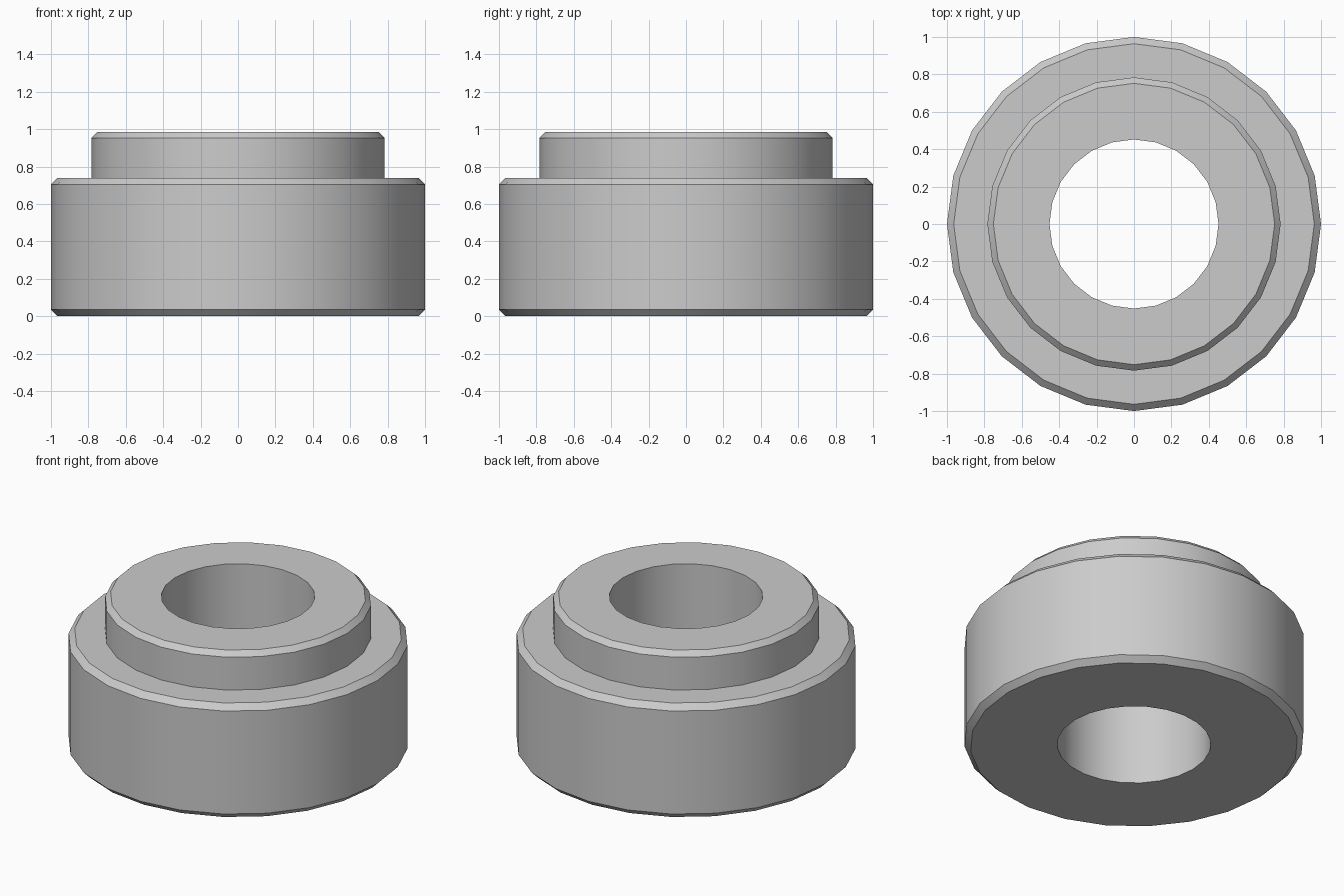
import bpy
import bmesh
from math import radians, tau
from mathutils import Matrix, Vector

SIDES = 24

if "Cube" in bpy.data.objects:
    bpy.data.objects.remove(bpy.data.objects["Cube"], do_unlink=True)

# Plain grey material
grey = bpy.data.materials.new("plain_grey")
grey.use_nodes = True
colour = (0.6, 0.6, 0.6, 1)
grey.diffuse_color = colour
grey.node_tree.nodes["Principled BSDF"].inputs["Base Color"].default_value = colour


def lathe(name, profile):
    """Turn a closed (radius, height) profile around the z axis."""
    bm = bmesh.new()
    rings = []
    for i in range(SIDES):
        turn = Matrix.Rotation(tau * i / SIDES, 3, "Z")
        rings.append([bm.verts.new(turn @ Vector((r, 0, z))) for r, z in profile])
    n = len(profile)
    for i, ring in enumerate(rings):
        after = rings[(i + 1) % SIDES]
        for j in range(n):
            k = (j + 1) % n
            bm.faces.new((ring[j], after[j], after[k], ring[k]))
    bmesh.ops.recalc_face_normals(bm, faces=bm.faces)
    mesh = bpy.data.meshes.new(name)
    bm.to_mesh(mesh)
    bm.free()
    mesh.materials.append(grey)
    obj = bpy.data.objects.new(name, mesh)
    bpy.context.collection.objects.link(obj)
    bpy.ops.object.select_all(action="DESELECT")
    obj.select_set(True)
    bpy.context.view_layer.objects.active = obj
    bpy.ops.object.shade_smooth_by_angle(angle=radians(30))
    return obj


# Stepped bushing: bored body with chamfered rims and a narrower raised collar
lathe("stepped_bushing", [
    (0.452, 0), (0.964, 0), (1, 0.036),
    (1, 0.704), (0.964, 0.74), (0.784, 0.74),
    (0.784, 0.953), (0.752, 0.985), (0.452, 0.985),
])
